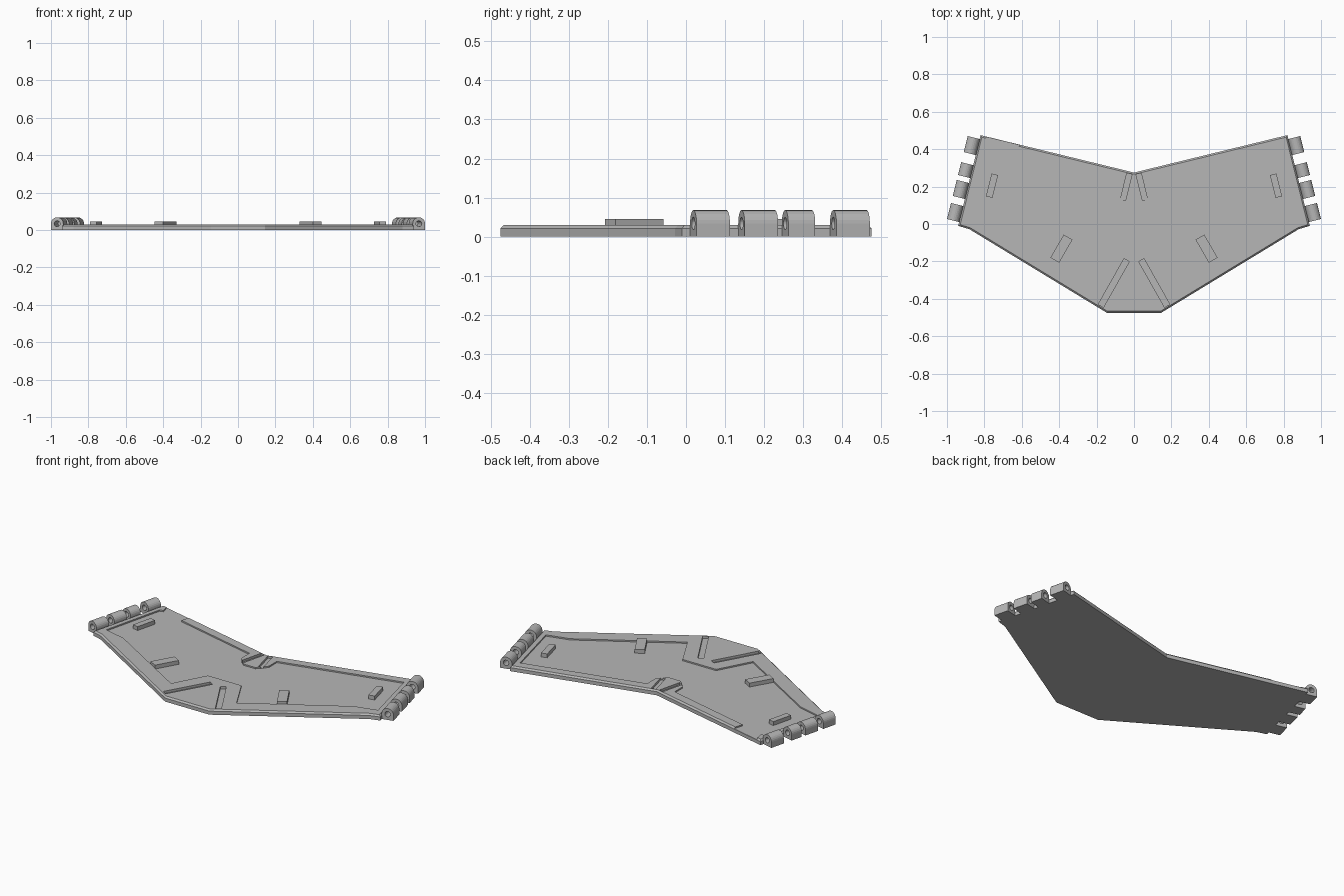
import bpy, bmesh, math
from mathutils import Vector

if "Cube" in bpy.data.objects:
    bpy.data.objects.remove(bpy.data.objects["Cube"])

grey = bpy.data.materials.new("plate grey")
grey.diffuse_color = (0.47, 0.47, 0.47, 1)
grey.use_nodes = True
grey.node_tree.nodes["Principled BSDF"].inputs["Base Color"].default_value = grey.diffuse_color


def finish(bm, name):
    bmesh.ops.recalc_face_normals(bm, faces=bm.faces)
    me = bpy.data.meshes.new(name)
    bm.to_mesh(me)
    bm.free()
    ob = bpy.data.objects.new(name, me)
    bpy.context.collection.objects.link(ob)
    me.materials.append(grey)
    return ob


def prism(name, pts, z0, z1, chamfer=0):
    """Upright prism; chamfer adds a sloped rim above z1."""
    bm = bmesh.new()
    lo = [bm.verts.new((x, y, z0)) for x, y in pts]
    hi = [bm.verts.new((x, y, z1)) for x, y in pts]
    bm.faces.new(lo)
    top = bm.faces.new(hi)
    n = len(pts)
    for i in range(n):
        j = (i + 1) % n
        bm.faces.new((lo[i], lo[j], hi[j], hi[i]))
    bmesh.ops.recalc_face_normals(bm, faces=bm.faces)
    if chamfer:
        bmesh.ops.inset_region(bm, faces=[top], thickness=chamfer, use_even_offset=True)
        for v in top.verts:
            v.co.z = z1 + chamfer
    return finish(bm, name)


def mirrored(half):
    """Close a right-half outline (listed back to front) with its mirror."""
    return half + [(-x, y) for x, y in reversed(half) if x > 0]


def bar(cx, cy, w, l, deg):
    """Corners of a rotated rectangle."""
    a = math.radians(deg)
    ux, uy = math.cos(a), math.sin(a)
    return [(cx + ux * s * w / 2 - uy * t * l / 2, cy + uy * s * w / 2 + ux * t * l / 2)
            for s, t in ((-1, -1), (1, -1), (1, 1), (-1, 1))]


def flip(pts, side):
    return [(x * side, y) for x, y in pts]


# Main plate with sloped rim
plate = prism("base_plate", mirrored([(0, 0.275), (0.82, 0.475), (0.94, -0.01),
                                      (0.88, -0.028), (0.145, -0.475)]), 0, 0.021, 0.009)

# Sunken panel, with an opening through the rim at the back left
right = [(0.04, 0.105), (0.09, 0.16), (0.09, 0.235), (0.80, 0.41), (0.89, 0.04),
         (0.755, 0.005), (0.215, -0.32), (0.11, -0.125)]
left = [(-x, y) for x, y in reversed(right)]
notch = [(-0.78, 0.415), (-0.795, 0.48), (-0.63, 0.48), (-0.613, 0.42), (-0.628, 0.3676)]
i = left.index((-0.80, 0.41)) + 1
cutters = [prism("panel_cutter", right + left[:i] + notch + left[i:], 0.022, 0.06)]

# Grooves in the front and back borders
for s in (1, -1):
    cutters.append(prism("front_groove_cutter", flip(bar(0.108, -0.315, 0.032, 0.28, 29.5), s), 0.016, 0.06))
    cutters.append(prism("back_groove_cutter", flip(bar(0.042, 0.198, 0.028, 0.145, 14), s), 0.016, 0.06))

for c in cutters:
    c.hide_render = True
    mod = plate.modifiers.new("cut", 'BOOLEAN')
    mod.operation = 'DIFFERENCE'
    mod.solver = 'EXACT'
    mod.object = c
bpy.context.view_layer.update()
dg = bpy.context.evaluated_depsgraph_get()
cut = bpy.data.meshes.new_from_object(plate.evaluated_get(dg))
plate.modifiers.clear()
plate.data = cut
for c in cutters:
    bpy.data.objects.remove(c)

# Raised pads
for s in (1, -1):
    prism("side_pad", flip(bar(0.759, 0.205, 0.036, 0.125, 14), s), 0.02, 0.045)
    prism("front_pad", flip(bar(0.388, -0.132, 0.054, 0.142, 30), s), 0.02, 0.045)


# Hinge knuckles: round-topped block with a pin hole
def knuckle(a, b, side, r=0.034, hole=0.016, n=24):
    along, out = Vector((-0.243, 0.97, 0)), Vector((0.97, 0.243, 0))
    base = Vector((1.0, 0.027, r)) - out * r
    bm = bmesh.new()
    rings = []
    for t in (a, b):
        for inner in (False, True):
            ring = []
            for k in range(n):
                ang = 2 * math.pi * k / n
                c, s = math.cos(ang), math.sin(ang)
                q = hole if inner else r if k <= n // 2 else r / max(abs(c), abs(s))
                p = base + along * t + out * (q * c) + Vector((0, 0, q * s))
                ring.append(bm.verts.new((p.x * side, p.y, p.z)))
            rings.append(ring)
    oa, ia, ob, ib = rings
    for p, q in ((oa, ia), (ob, ib), (oa, ob), (ia, ib)):
        for k in range(n):
            m = (k + 1) % n
            bm.faces.new((p[k], p[m], q[m], q[k]))
    return finish(bm, "hinge_knuckle")


for s in (1, -1):
    for a, b in ((0, 0.088), (0.127, 0.215), (0.242, 0.313), (0.369, 0.457)):
        knuckle(a, b, s)
